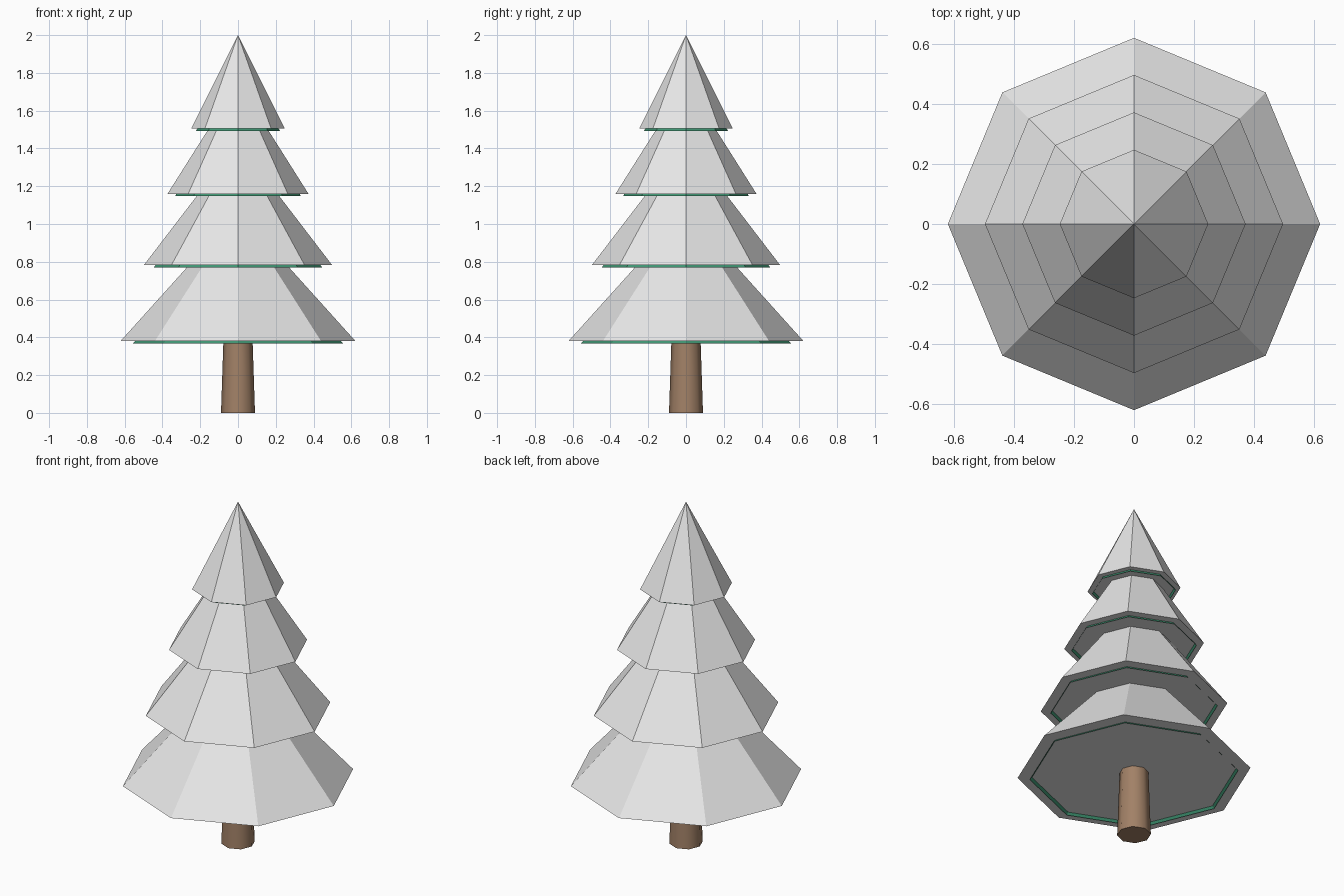
import bpy
import math

cube = bpy.data.objects.get("Cube")
if cube:
    bpy.data.objects.remove(cube, do_unlink=True)


def make_material(name, rgb):
    mat = bpy.data.materials.new(name)
    mat.use_nodes = True
    color = (*rgb, 1.0)
    mat.diffuse_color = color
    mat.node_tree.nodes["Principled BSDF"].inputs["Base Color"].default_value = color
    return mat


def make_cone(name, mat, r_bottom, r_top, z_bottom, height, cap="NGON"):
    """Eight-sided cone or frustum with a corner on the x axis."""
    bpy.ops.mesh.primitive_cone_add(
        vertices=8, radius1=r_bottom, radius2=r_top, depth=height,
        end_fill_type=cap, location=(0, 0, z_bottom + height / 2))
    obj = bpy.context.object
    obj.name = name
    obj.data.materials.append(mat)
    return obj


snow = make_material("snow_white", (0.8, 0.8, 0.8))
green = make_material("needle_green", (0.05, 0.30, 0.17))
bark = make_material("bark_brown", (0.36, 0.22, 0.135))

# Trunk, tapering slightly and rounded by smooth shading
trunk = make_cone("trunk", bark, 0.09, 0.075, 0, 0.45)
bpy.ops.object.shade_smooth_by_angle(angle=math.radians(50))

# Tiers: name, radius, base height, cone height
tiers = [
    ("bottom", 0.622, 0.38, 0.69),
    ("lower", 0.498, 0.783, 0.65),
    ("upper", 0.373, 1.16, 0.59),
    ("top", 0.248, 1.505, 0.495),
]
for name, radius, z, height in tiers:
    # Closed snow cone over an open green cone that peeks out beneath it
    make_cone(name + "_snow", snow, radius, 0, z, height)
    make_cone(name + "_branches", green, radius * 0.895, 0, z - 0.013,
              height * 0.88, cap="NOTHING")
